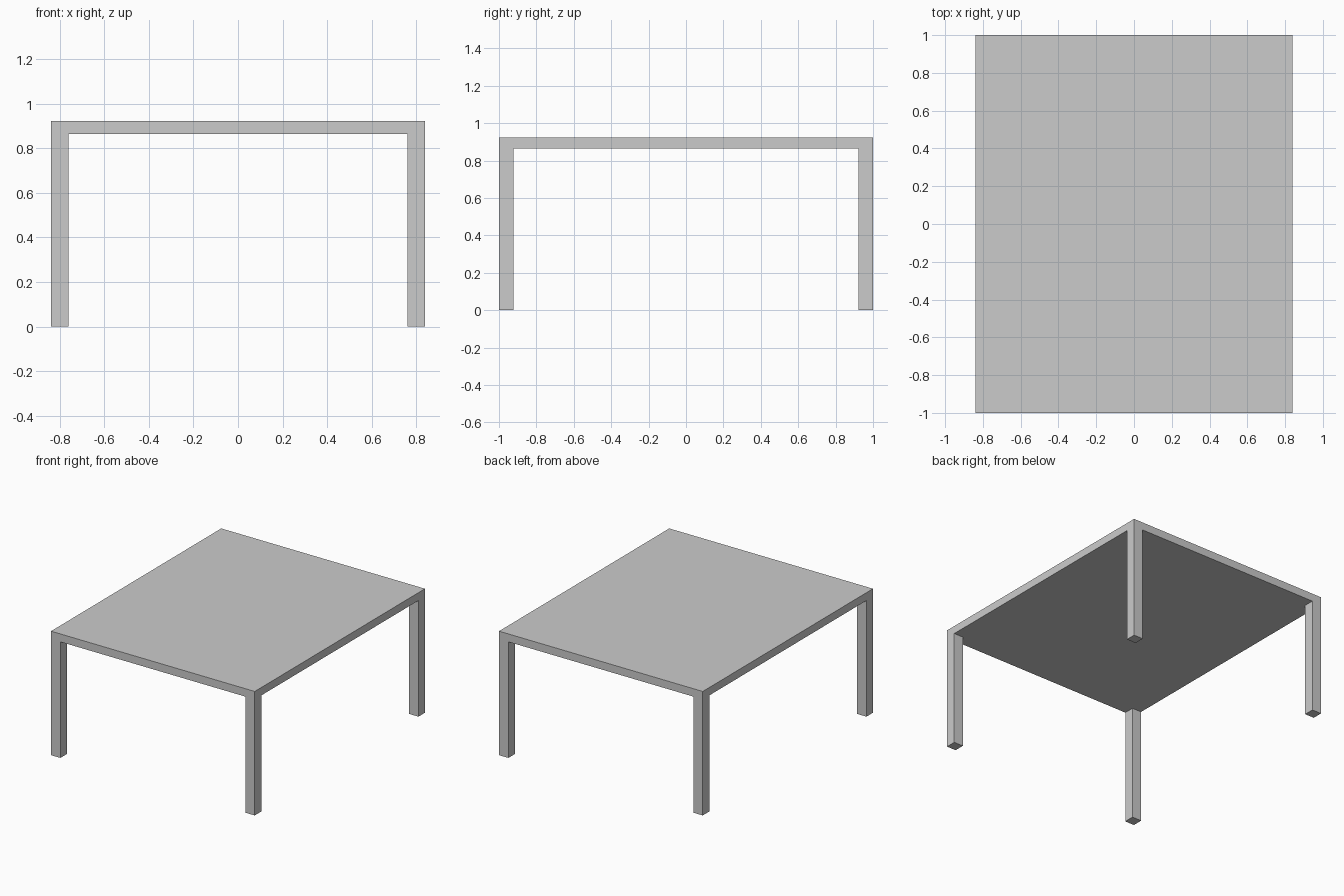
import bpy

if "Cube" in bpy.data.objects:
    bpy.data.objects.remove(bpy.data.objects["Cube"])

HALF_X, HALF_Y = 0.838, 1.0
TOP_Z, UNDERSIDE_Z = 0.922, 0.863
LEG = 0.077


def box(name, size, centre):
    bpy.ops.mesh.primitive_cube_add(size=1, location=centre)
    obj = bpy.context.object
    obj.name = name
    obj.scale = size
    bpy.ops.object.transform_apply(location=False, rotation=False, scale=True)
    return obj


# Solid slab top
box("table_top", (2 * HALF_X, 2 * HALF_Y, TOP_Z - UNDERSIDE_Z),
    (0, 0, (TOP_Z + UNDERSIDE_Z) / 2))

# Four square legs, flush with the corners of the top
for x_name, sx in (("left", -1), ("right", 1)):
    for y_name, sy in (("front", -1), ("back", 1)):
        box(f"{y_name}_{x_name}_leg", (LEG, LEG, UNDERSIDE_Z),
            (sx * (HALF_X - LEG / 2), sy * (HALF_Y - LEG / 2), UNDERSIDE_Z / 2))
